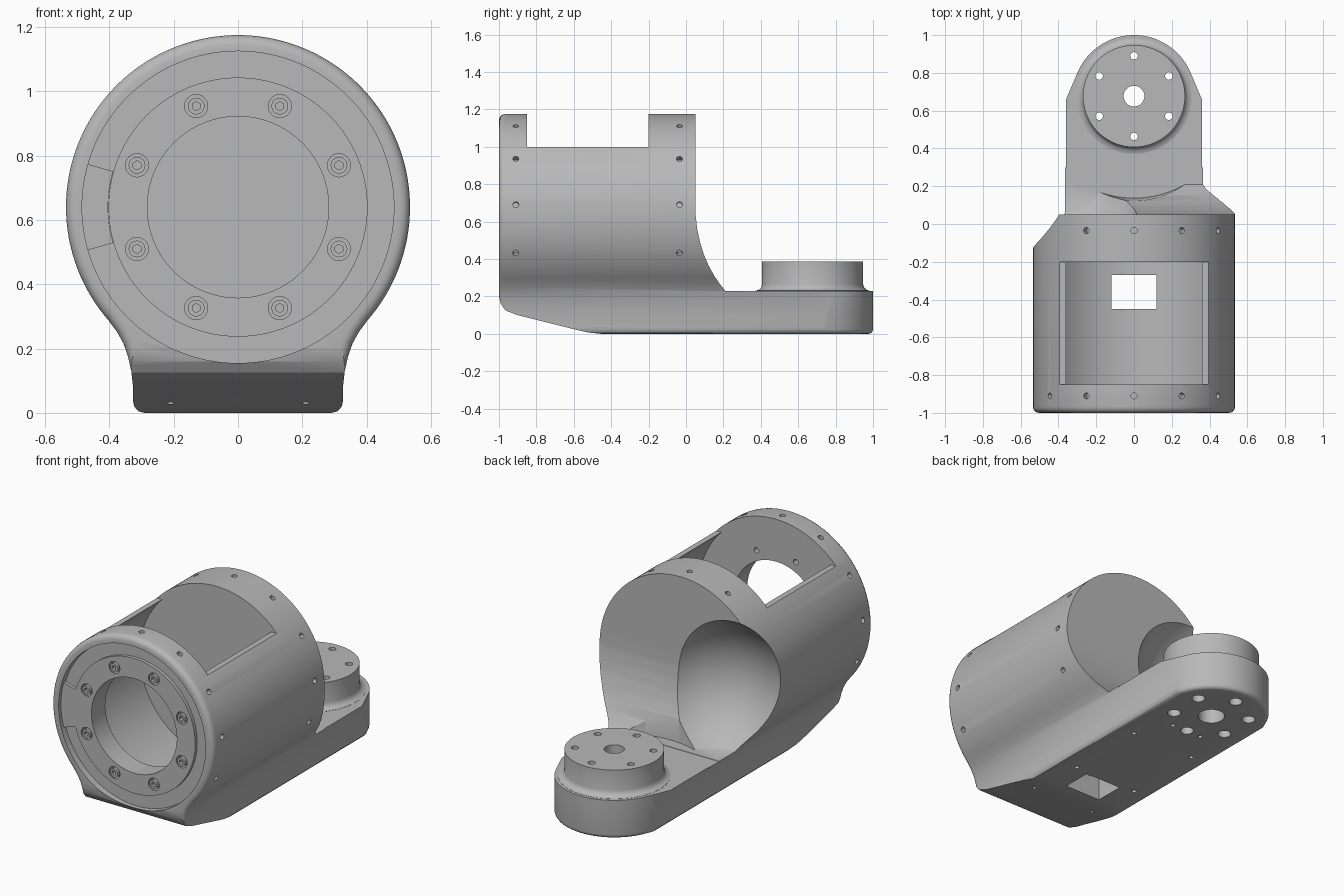
import bpy, bmesh, math
from mathutils import Vector, Matrix

cube = bpy.data.objects.get("Cube")
if cube:
    bpy.data.objects.remove(cube)

grey = bpy.data.materials.new("machined grey")
grey.use_nodes = True
grey.diffuse_color = (0.48, 0.48, 0.48, 1)
grey.node_tree.nodes["Principled BSDF"].inputs["Base Color"].default_value = (0.48, 0.48, 0.48, 1)

HZ, R = 0.64, 0.535        # barrel axis height and radius
FY = 0.677                 # mounting flange centre


def make(name, bm):
    bmesh.ops.recalc_face_normals(bm, faces=bm.faces[:])
    mesh = bpy.data.meshes.new(name)
    bm.to_mesh(mesh)
    bm.free()
    mesh.materials.append(grey)
    ob = bpy.data.objects.new(name, mesh)
    bpy.context.collection.objects.link(ob)
    return ob


def prism(name, pts, axis, lo, hi, bevel=0):
    """Extrude a 2D outline along an axis; optionally round the low end."""
    place = {"x": lambda u, v, t: (t, u, v),
             "y": lambda u, v, t: (u, t, v),
             "z": lambda u, v, t: (u, v, t)}[axis]
    bm = bmesh.new()
    face = bm.faces.new([bm.verts.new(place(u, v, lo)) for u, v in pts])
    rim = face.edges[:]
    out = bmesh.ops.extrude_face_region(bm, geom=[face], use_keep_orig=True)
    move = Vector(place(0, 0, hi - lo))
    bmesh.ops.translate(bm, vec=move, verts=[g for g in out["geom"] if isinstance(g, bmesh.types.BMVert)])
    bmesh.ops.recalc_face_normals(bm, faces=bm.faces[:])
    if bevel:
        bmesh.ops.bevel(bm, geom=rim, offset=bevel, segments=4, profile=0.5, affect="EDGES")
    return make(name, bm)


def box(name, x, y, z):
    return prism(name, [(x[0], y[0]), (x[1], y[0]), (x[1], y[1]), (x[0], y[1])], "z", *z)


def rod(bm, start, end, r, seg=24, r2=None):
    a, b = Vector(start), Vector(end)
    turn = (b - a).to_track_quat("Z", "Y").to_matrix().to_4x4()
    bmesh.ops.create_cone(bm, cap_ends=True, segments=seg, radius1=r, radius2=r2 or r,
                          depth=(b - a).length, matrix=Matrix.Translation((a + b) / 2) @ turn)


def barrel(name, r, y0, y1):
    bm = bmesh.new()
    rod(bm, (0, y0, HZ), (0, y1, HZ), r, 128)
    return make(name, bm)


def combine(ob, other, op="DIFFERENCE"):
    mod = ob.modifiers.new("shape", "BOOLEAN")
    mod.operation, mod.object, mod.solver = op, other, "EXACT"
    bpy.context.view_layer.objects.active = ob
    bpy.ops.object.modifier_apply(modifier=mod.name)
    bpy.data.objects.remove(other)


def arc(r, a0, a1, n, cx=0, cy=0):
    return [(cx + r * math.cos(math.radians(a0 + (a1 - a0) * i / n)),
             cy + r * math.sin(math.radians(a0 + (a1 - a0) * i / n))) for i in range(n + 1)]


# Housing: front outline, trimmed by the side and plan outlines
neck = [(0.375, 0.25), (0.356, 0.215), (0.342, 0.175), (0.332, 0.13), (0.327, 0.085),
        (0.327, 0.04), (0.323, 0.02), (0.31, 0.005), (0.29, 0)]
front = arc(R, -41, 221, 120, 0, HZ) + [(-x, z) for x, z in neck] + neck[::-1]
body = prism("housing", front, "y", -1, 1.05, 0.032)

side = [(-1.05, 0.26), (-1, 0.2), (-0.99, 0.16), (-0.965, 0.125), (-0.9, 0.1), (-0.6, 0.025),
        (-0.52, 0.007), (-0.45, 0), (-0.3, -0.05), (1.1, -0.05), (1.1, 0.23), (0.21, 0.23),
        (0.18, 0.268), (0.15, 0.312), (0.12, 0.367), (0.095, 0.425), (0.075, 0.49),
        (0.06, 0.56), (0.052, 0.63), (0.05, 0.7), (0.05, 1.3), (-1.05, 1.3)]
combine(body, prism("side_trim", side, "x", -0.7, 0.7), "INTERSECT")

plan = [(-0.6, -1.1), (0.6, -1.1), (0.6, 0.3), (0.36, 0.3), (0.36, 0.66)]
plan += arc(0.325, 22, 158, 48, 0, 0.675) + [(-0.36, 0.66), (-0.36, 0.3), (-0.6, 0.3)]
combine(body, prism("plan_trim", plan, "z", 0, 1.4, 0.025), "INTERSECT")

# Swept clearance scooped from one side of the back wall, and round the flange
bm = bmesh.new()
bmesh.ops.create_uvsphere(bm, u_segments=64, v_segments=40, radius=0.45,
                          matrix=Matrix.Translation((-0.37, 0.29, 0.62)))
scoop = make("scoop", bm)
combine(scoop, box("scoop_floor", (-1, 1), (-1, 1), (-0.5, 0.232)))
combine(body, scoop)
bm = bmesh.new()
rod(bm, (0, FY, 0.232), (0, FY, 0.5), 0.54, 128, 0.57)
combine(body, make("flange_clearance", bm))

# Barrel cavity, top window, cable opening, front groove and bore
combine(body, barrel("cavity", 0.51, -0.85, -0.2))
combine(body, box("window", (-0.6, 0.6), (-0.85, -0.2), (1.0, 1.4)))
combine(body, box("cable_opening", (-0.12, 0.12), (-0.45, -0.27), (-0.1, 0.4)))
groove = barrel("groove", 0.485, -1.1, -0.96)
combine(groove, barrel("groove_core", 0.403, -1.2, -0.9))
combine(body, groove)
combine(body, barrel("face_step", 0.42, -1.1, -0.98))
combine(body, barrel("bore", 0.282, -1.1, -0.8))

# Mounting flange with a flared foot
bm = bmesh.new()
outline = [(0.305, 0.2), (0.305, 0.231), (0.287, 0.236), (0.275, 0.248), (0.27, 0.265), (0.27, 0.386)]
rings = [[bm.verts.new((x, y, z)) for x, y in arc(r, 0, 360, 96, 0, FY)[:-1]] for r, z in outline]
for low, high in zip(rings, rings[1:]):
    for i in range(96):
        j = (i + 1) % 96
        bm.faces.new((low[i], low[j], high[j], high[i]))
bm.faces.new(rings[0][::-1])
bm.faces.new(rings[-1])
combine(body, make("flange", bm), "UNION")

# Through holes, set screw holes and floor holes
holes = bmesh.new()
rod(holes, (0, FY, -0.1), (0, FY, 0.5), 0.055, 32)
for x, y in arc(0.213, 30, 330, 5, 0, FY):
    rod(holes, (x, y, -0.1), (x, y, 0.5), 0.02)
for x, y in [(0.21, 0.25), (0.21, -0.25), (0.21, -0.62), (0.1, 0.46)]:
    for s in (-1, 1):
        rod(holes, (s * x, y, -0.1), (s * x, y, 0.06), 0.013, 16)
for y in (-0.91, -0.035):
    for k in range(-4, 5):
        if y > -0.1 and k in (-3, -2):
            continue
        a = math.radians(28.2 * k)
        d = Vector((math.sin(a), 0, math.cos(a)))
        c = Vector((0, y, HZ))
        rod(holes, c + d * 0.5, c + d * 0.6, 0.016, 16)
bolts = arc(0.34, 22.5, 337.5, 7, 0, HZ)
for x, z in bolts:
    rod(holes, (x, -1.1, z), (x, -0.945, z), 0.036)
combine(body, make("hole_cutters", holes))

# Wider counterbores under the flange and bolt clearance behind the face
bores = bmesh.new()
rod(bores, (0, FY, -0.1), (0, FY, 0.1), 0.075, 32)
for x, y in arc(0.213, 30, 330, 5, 0, FY):
    rod(bores, (x, y, -0.1), (x, y, 0.12), 0.037)
for x, z in bolts:
    rod(bores, (x, -0.96, z), (x, -0.8, z), 0.016, 16)
combine(body, make("counterbores", bores))

# Socket screws in the front face
heads, sockets = bmesh.new(), bmesh.new()
for x, z in bolts:
    rod(heads, (x, -0.985, z), (x, -0.94, z), 0.026)
    rod(sockets, (x, -1.05, z), (x, -0.965, z), 0.014, 6)
screws = make("face_screws", heads)
combine(screws, make("socket_cutters", sockets))

# Raised key in the front groove
key = prism("groove_key", arc(0.404, 164, 196, 16, 0, HZ) + arc(0.486, 196, 164, 16, 0, HZ),
            "y", -0.978, -0.955)

for ob in (body, screws, key):
    bpy.ops.object.select_all(action="DESELECT")
    ob.select_set(True)
    bpy.context.view_layer.objects.active = ob
    bpy.ops.object.shade_smooth_by_angle(angle=math.radians(30))
